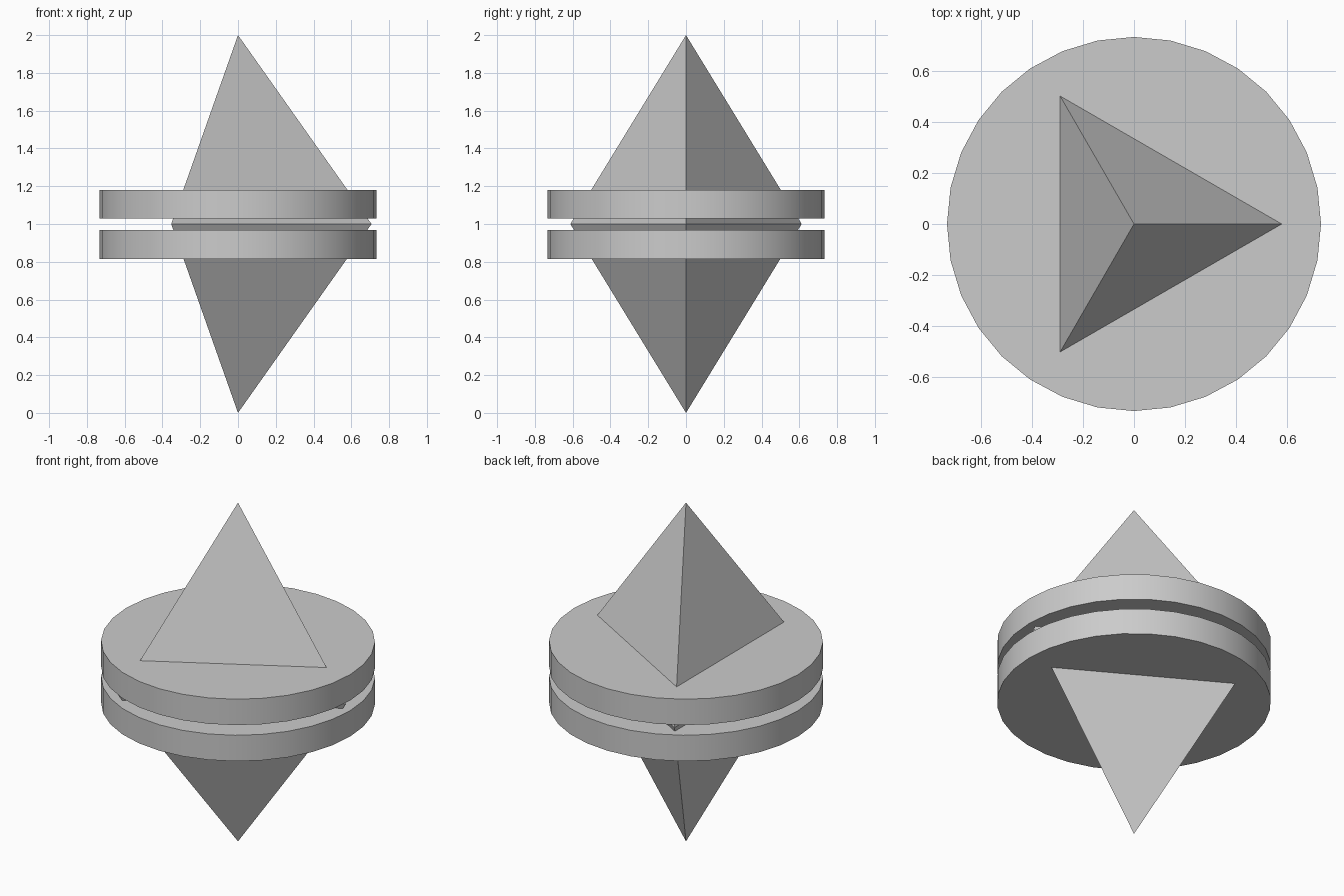
import bpy, math

if "Cube" in bpy.data.objects:
    bpy.data.objects.remove(bpy.data.objects["Cube"])

# Three-sided double pyramid, one corner pointing to +x
R = 0.707
ring = [(R * math.cos(a), R * math.sin(a), 1.0)
        for a in (math.tau * i / 3 for i in range(3))]
verts = ring + [(0, 0, 2), (0, 0, 0)]
faces = []
for i in range(3):
    j = (i + 1) % 3
    faces += [(i, j, 3), (j, i, 4)]
mesh = bpy.data.meshes.new("double_pyramid")
mesh.from_pydata(verts, [], faces)
bpy.context.collection.objects.link(bpy.data.objects.new("double_pyramid", mesh))


# Flat round discs around the middle
def disc(name, z0, z1):
    bpy.ops.mesh.primitive_cylinder_add(vertices=32, radius=0.733, depth=z1 - z0,
                                        location=(0, 0, (z0 + z1) / 2))
    bpy.context.object.name = name
    bpy.ops.object.shade_smooth_by_angle(angle=math.radians(30))


disc("upper_disc", 1.028, 1.181)
disc("lower_disc", 0.815, 0.968)
